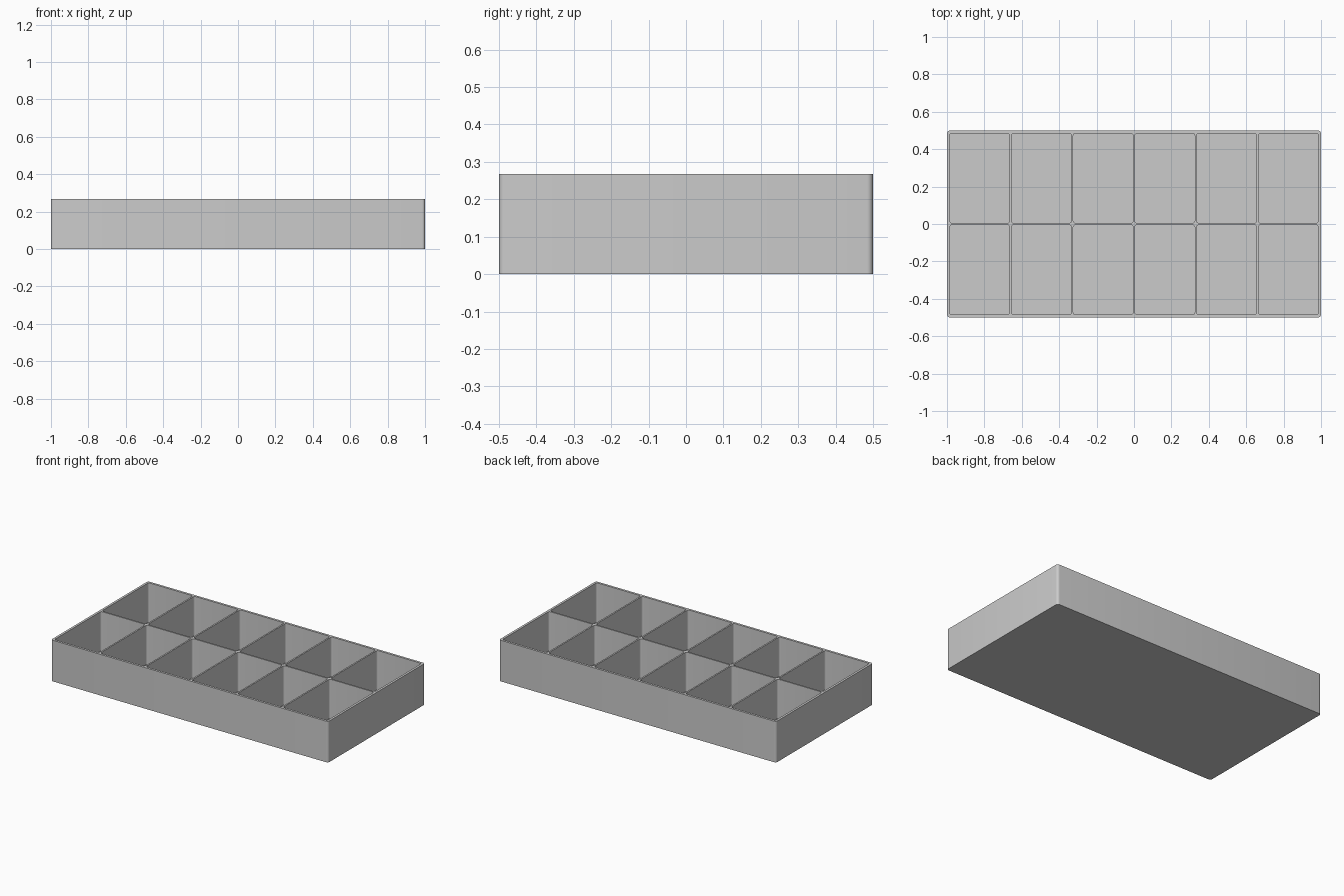
import bpy, bmesh
from math import cos, sin, pi

old = bpy.data.objects.get("Cube")
if old:
    bpy.data.objects.remove(old, do_unlink=True)

LENGTH, WIDTH, HEIGHT = 2.0, 1.0, 0.268
COLS, ROWS = 6, 2
RIM, DIVIDER, FLOOR = 0.015, 0.01, 0.012
OUTER_RADIUS, POCKET_RADIUS, STEPS = 0.016, 0.012, 5

grey = bpy.data.materials.new("light grey plastic")
grey.use_nodes = True
grey.diffuse_color = (0.6, 0.6, 0.6, 1)
grey.node_tree.nodes["Principled BSDF"].inputs["Base Color"].default_value = (0.6, 0.6, 0.6, 1)


def rounded_rectangle(cx, cy, w, d, r):
    """Outline points of a rectangle with round corners."""
    points = []
    for corner, (sx, sy) in enumerate([(1, 1), (-1, 1), (-1, -1), (1, -1)]):
        for i in range(STEPS + 1):
            a = (corner + i / STEPS) * pi / 2
            points.append((cx + sx * (w / 2 - r) + r * cos(a),
                           cy + sy * (d / 2 - r) + r * sin(a)))
    return points


def add_wall(bm, outline, bottom):
    """Vertical wall closed at the bottom; returns its open top edges."""
    low = [bm.verts.new((x, y, bottom)) for x, y in outline]
    high = [bm.verts.new((x, y, HEIGHT)) for x, y in outline]
    bm.faces.new(low)
    top_edges = []
    for i in range(len(outline)):
        j = (i + 1) % len(outline)
        bm.faces.new((low[i], low[j], high[j], high[i]))
        top_edges.append(bm.edges.get((high[i], high[j])))
    return top_edges


bm = bmesh.new()

# Outer shell
rim_edges = add_wall(bm, rounded_rectangle(0, 0, LENGTH, WIDTH, OUTER_RADIUS), 0)

# Pockets
cell_w = (LENGTH - 2 * RIM - (COLS - 1) * DIVIDER) / COLS
cell_d = (WIDTH - 2 * RIM - (ROWS - 1) * DIVIDER) / ROWS
for col in range(COLS):
    for row in range(ROWS):
        cx = (col - (COLS - 1) / 2) * (cell_w + DIVIDER)
        cy = (row - (ROWS - 1) / 2) * (cell_d + DIVIDER)
        rim_edges += add_wall(bm, rounded_rectangle(cx, cy, cell_w, cell_d, POCKET_RADIUS), FLOOR)

# Flat rim and divider tops
bmesh.ops.triangle_fill(bm, edges=rim_edges, use_beauty=True, normal=(0, 0, 1))
bmesh.ops.recalc_face_normals(bm, faces=bm.faces[:])

mesh = bpy.data.meshes.new("compartment_tray")
bm.to_mesh(mesh)
bm.free()
mesh.materials.append(grey)
tray = bpy.data.objects.new("compartment_tray", mesh)
bpy.context.collection.objects.link(tray)

# Smooth round corners, crisp edges
bpy.ops.object.select_all(action="DESELECT")
tray.select_set(True)
bpy.context.view_layer.objects.active = tray
bpy.ops.object.shade_smooth_by_angle(angle=pi / 6)
